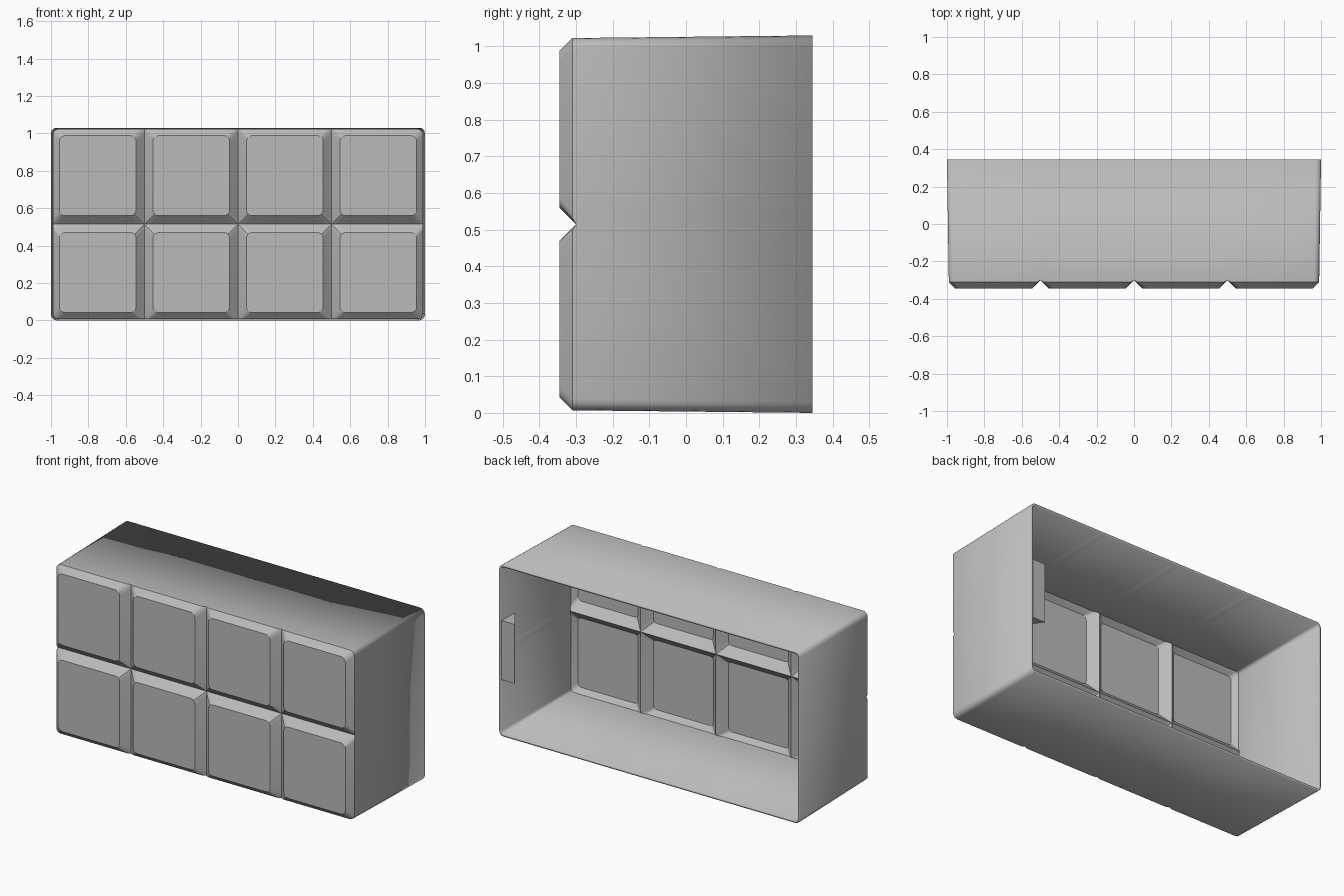
import bpy, bmesh
from math import sin, cos, pi, radians

cube = bpy.data.objects.get("Cube")
if cube:
    bpy.data.objects.remove(cube)

grey = bpy.data.materials.new("light grey")
grey.use_nodes = True
grey.diffuse_color = (0.5, 0.5, 0.5, 1)
grey.node_tree.nodes["Principled BSDF"].inputs["Base Color"].default_value = (0.5, 0.5, 0.5, 1)

FRONT, BACK = -0.345, 0.345     # pad plane and open rim
HEIGHT = 1.03
MID = HEIGHT / 2
HALF_X, HALF_Z = 0.99, 0.508    # front outline, slightly smaller than the rim
EDGE, GROOVE = 0.035, 0.045     # 45 degree chamfer widths
RADIUS, SEGS = 0.03, 4


def finish(name, bm):
    mesh = bpy.data.meshes.new(name)
    bm.to_mesh(mesh)
    bm.free()
    mesh.materials.append(grey)
    obj = bpy.data.objects.new(name, mesh)
    bpy.context.collection.objects.link(obj)
    return obj


def corner_loop(x0, x1, z0, z1, is_round):
    """Counterclockwise rectangle whose corners are round, or square with the same point count."""
    points = []
    for k, (cx, sx, cz, sz) in enumerate([(x1, 1, z1, 1), (x0, -1, z1, 1),
                                          (x0, -1, z0, -1), (x1, 1, z0, -1)]):
        for s in range(SEGS + 1):
            a = (k + s / SEGS) * pi / 2
            dx, dz = cos(a), sin(a)
            if not is_round(sx, sz):
                m = max(abs(dx), abs(dz))
                dx, dz = dx / m, dz / m
            points.append((cx + RADIUS * (dx - sx), cz + RADIUS * (dz - sz)))
    return points


# Front panel: raised, chamfered pads divided by V grooves
bm = bmesh.new()
xs = [-HALF_X, -0.5, 0, 0.5, HALF_X]
zs = [MID - HALF_Z, MID, MID + HALF_Z]


def on_groove(v, lines):
    return any(abs(v - g) < 1e-4 for g in lines[1:-1])


def chamfer(v, lines):
    return GROOVE if on_groove(v, lines) else EDGE


for x0, x1 in zip(xs, xs[1:]):
    for z0, z1 in zip(zs, zs[1:]):
        def body_corner(sx, sz):
            x, z = (x1 if sx > 0 else x0), (z1 if sz > 0 else z0)
            return not (on_groove(x, xs) or on_groove(z, zs))

        outer = corner_loop(x0, x1, z0, z1, body_corner)
        inner = corner_loop(x0 + chamfer(x0, xs), x1 - chamfer(x1, xs),
                            z0 + chamfer(z0, zs), z1 - chamfer(z1, zs),
                            lambda sx, sz: True)
        base = []
        for x, z in outer:
            depth = GROOVE if on_groove(x, xs) or on_groove(z, zs) else EDGE
            base.append(bm.verts.new((x, FRONT + depth, z)))
        pad = [bm.verts.new((x, FRONT, z)) for x, z in inner]
        bm.faces.new(pad)
        n = len(pad)
        for i in range(n):
            j = (i + 1) % n
            bm.faces.new((base[i], base[j], pad[j], pad[i]))
bmesh.ops.remove_doubles(bm, verts=bm.verts, dist=1e-4)

# Side walls: outline drawn back with a little draft, left open at the rear
rim = [e for e in bm.edges if e.is_boundary]
walls = bmesh.ops.extrude_edge_only(bm, edges=rim)["geom"]
for v in walls:
    if isinstance(v, bmesh.types.BMVert):
        v.co.x /= HALF_X
        v.co.y = BACK
        v.co.z = MID + (v.co.z - MID) * MID / HALF_Z
bmesh.ops.recalc_face_normals(bm, faces=bm.faces)
bm.faces.ensure_lookup_table()
if bm.faces[0].normal.y > 0:
    bmesh.ops.reverse_faces(bm, faces=bm.faces)
shell = finish("hollow_cover", bm)
solid = shell.modifiers.new("wall thickness", "SOLIDIFY")
solid.thickness = 0.013
solid.offset = -1
solid.use_even_offset = True

# Wedge-shaped catch inside the left wall, by the open rim
bm = bmesh.new()
plan = [(0.992, BACK - 0.005), (0.9, BACK - 0.005), (0.985, BACK - 0.13), (0.992, BACK - 0.13)]
face = bm.faces.new([bm.verts.new((x, y, 0.335)) for x, y in plan])
up = bmesh.ops.extrude_face_region(bm, geom=[face])["geom"]
bmesh.ops.translate(bm, vec=(0, 0, 0.355), verts=[g for g in up if isinstance(g, bmesh.types.BMVert)])
bmesh.ops.recalc_face_normals(bm, faces=bm.faces)
finish("inner_catch", bm)

# Smooth the rounded corners, keep chamfers sharp
bpy.ops.object.select_all(action="DESELECT")
shell.select_set(True)
bpy.context.view_layer.objects.active = shell
bpy.ops.object.shade_smooth_by_angle(angle=radians(30))
